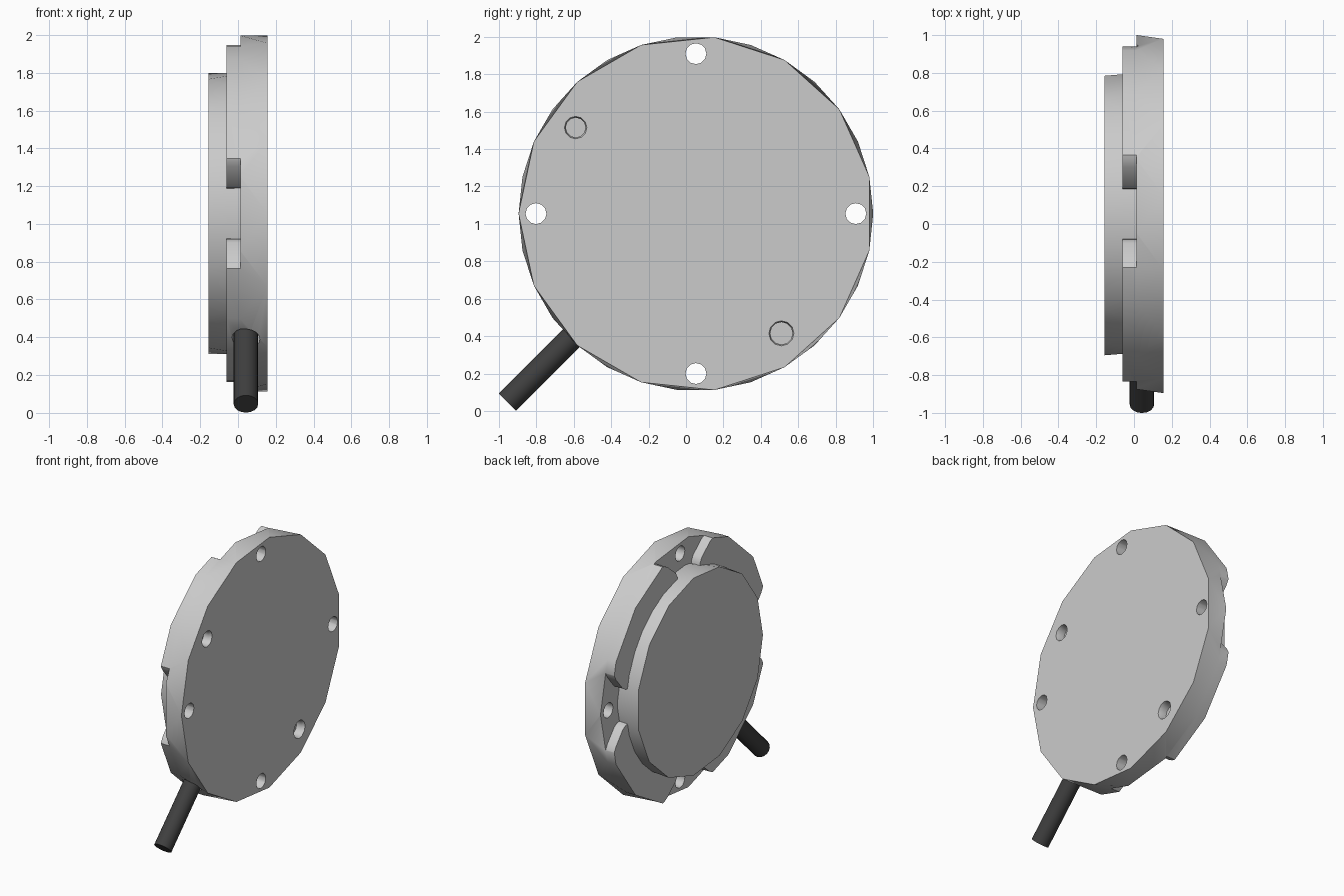
import bpy, bmesh
from math import cos, sin, radians, pi
from mathutils import Matrix, Vector

if "Cube" in bpy.data.objects:
    bpy.data.objects.remove(bpy.data.objects["Cube"])

CY, CZ = 0.053, 1.055          # disc axis (runs along x)
SIDES = 15
HALF = pi / SIDES


def to_object(name, bm):
    bmesh.ops.recalc_face_normals(bm, faces=bm.faces[:])
    mesh = bpy.data.meshes.new(name)
    bm.to_mesh(mesh)
    bm.free()
    ob = bpy.data.objects.new(name, mesh)
    bpy.context.collection.objects.link(ob)
    return ob


def loft(name, rings, n, y=CY, z=CZ):
    """Closed solid along x from rings of (x, radius, phase)."""
    bm = bmesh.new()
    loops = [[bm.verts.new((x, y + r * cos(p + 2 * pi * i / n), z + r * sin(p + 2 * pi * i / n)))
              for i in range(n)] for x, r, p in rings]
    for a, b in zip(loops, loops[1:]):
        for i in range(n):
            j = (i + 1) % n
            bm.faces.new((a[i], a[j], b[i]))
            bm.faces.new((a[j], b[j], b[i]))
    bm.faces.new(loops[0])
    bm.faces.new(loops[-1])
    return to_object(name, bm)


def rod(name, r, d0, d1, x, n):
    """Cylinder pointing radially out of the disc at 225 degrees."""
    out = Vector((0, -1, -1)).normalized()
    mid = Vector((x, CY, CZ)) + out * (d0 + d1) / 2
    bm = bmesh.new()
    bmesh.ops.create_cone(bm, cap_ends=True, segments=n, radius1=r, radius2=r, depth=d1 - d0,
                          matrix=Matrix.Translation(mid) @ out.to_track_quat('Z', 'Y').to_matrix().to_4x4())
    return to_object(name, bm)


def pocket_cutter(angle):
    """Flared pocket with rounded corners; points are (tangential, radial)."""
    half = [(0.13, 0.68), (0.135, 0.75), (0.155, 0.785), (0.25, 0.865),
            (0.285, 0.884), (0.32, 0.893), (0.36, 1.1)]
    pts = half + [(-t, r) for t, r in reversed(half)]
    c, s = cos(angle), sin(angle)
    bm = bmesh.new()
    face = bm.faces.new([bm.verts.new((-0.2, CY + r * c - t * s, CZ + r * s + t * c)) for t, r in pts])
    ext = bmesh.ops.extrude_face_region(bm, geom=[face])
    bmesh.ops.translate(bm, vec=(0.212, 0, 0),
                        verts=[v for v in ext['geom'] if isinstance(v, bmesh.types.BMVert)])
    return to_object("pocket_cutter", bm)


def cut(ob, cutter):
    cutter.hide_render = True
    mod = ob.modifiers.new("cut", 'BOOLEAN')
    mod.operation, mod.solver, mod.object = 'DIFFERENCE', 'EXACT', cutter
    bpy.context.view_layer.objects.active = ob
    bpy.ops.object.modifier_apply(modifier=mod.name)
    bpy.data.objects.remove(cutter)


def smooth(ob, angle=35):
    bpy.ops.object.select_all(action='DESELECT')
    ob.select_set(True)
    bpy.context.view_layer.objects.active = ob
    bpy.ops.object.shade_smooth_by_angle(angle=radians(angle))


# flange plate with its four raised pads
flange = loft("flange_plate", [(0.155, 0.948, HALF), (0.01, 0.948, 2 * HALF),
                               (-0.06, 0.948, 2 * HALF)], SIDES)

# pockets and through holes at the four quarters
for k in range(4):
    a = k * pi / 2
    cut(flange, pocket_cutter(a))
    cut(flange, loft("hole_cutter", [(-0.3, 0.056, 0), (0.3, 0.056, 0)], 12,
                     CY + 0.855 * cos(a), CZ + 0.855 * sin(a)))

# two tapered blind holes in the front face
for y, z, r in ((-0.59, 1.515, 0.063), (0.51, 0.415, 0.07)):
    cut(flange, loft("blind_hole_cutter", [(0.165, r, 0), (0.13, r - 0.01, 0), (0.09, r - 0.01, 0)],
                     12, y, z))

# bore where the cable enters
cut(flange, rod("cable_bore_cutter", 0.074, 0.88, 1.1, 0.042, 16))
smooth(flange)

# rear boss
smooth(loft("rear_boss", [(-0.155, 0.748, HALF), (0.04, 0.748, 2 * HALF)], SIDES))

# dark cable stub
cable = rod("cable", 0.065, 0.86, 1.425, 0.042, 16)
mat = bpy.data.materials.new("dark_rubber")
mat.diffuse_color = (0.05, 0.05, 0.05, 1)
mat.use_nodes = True
mat.node_tree.nodes["Principled BSDF"].inputs["Base Color"].default_value = mat.diffuse_color
cable.data.materials.append(mat)
smooth(cable)
